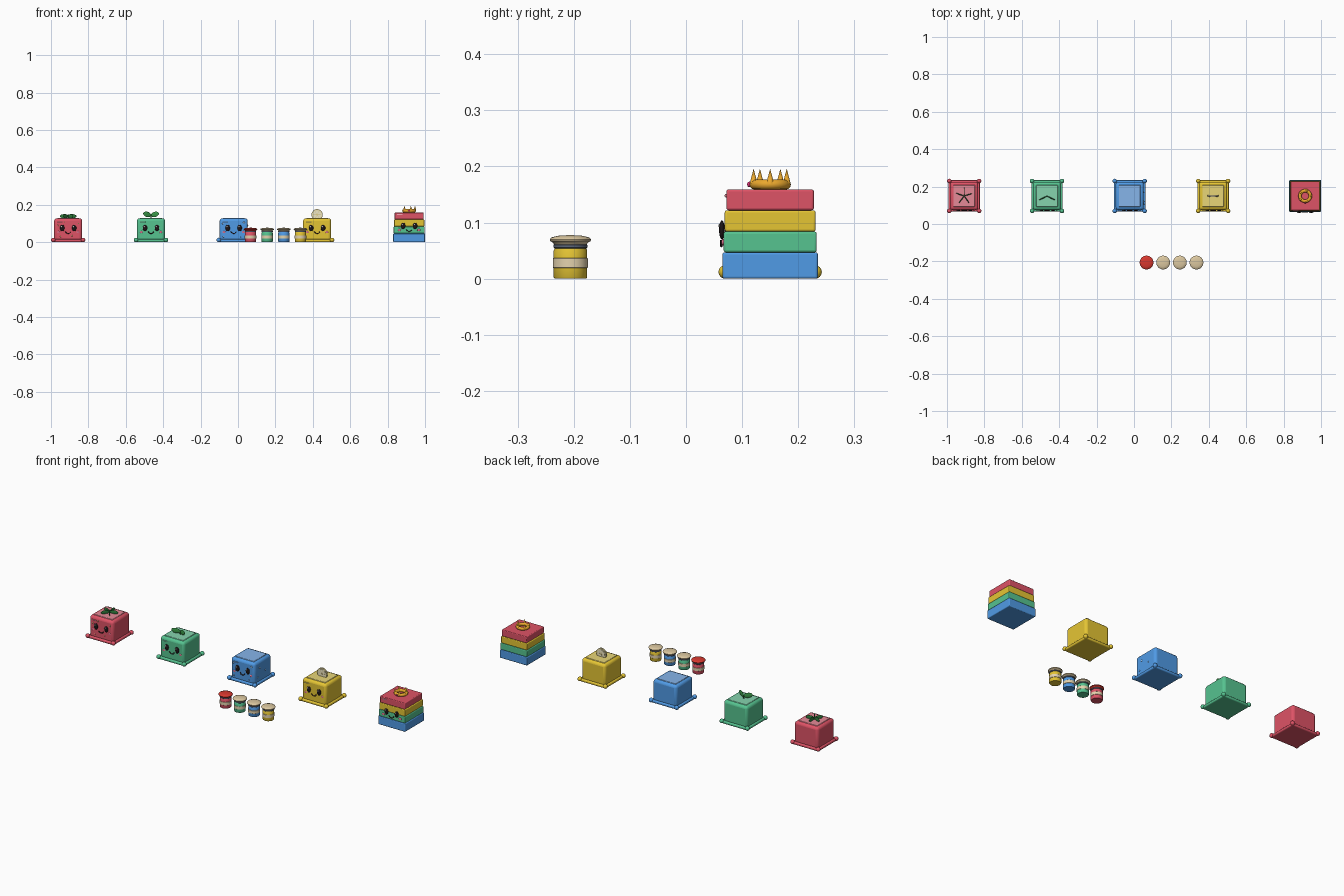
import bpy, math
from mathutils import Vector

if "Cube" in bpy.data.objects:
    bpy.data.objects.remove(bpy.data.objects["Cube"])

def lin(h):
    out = []
    for i in (0, 2, 4):
        c = int(h[i:i+2], 16) / 255
        out.append(c / 12.92 if c < 0.04 else ((c + 0.055) / 1.055) ** 2.4)
    return (*out, 1)

mats = {}
def paint(o, name, h):
    o.name = name
    if h not in mats:
        mats[h] = bpy.data.materials.new("paint_" + h)
        mats[h].diffuse_color = lin(h)
    o.data.materials.append(mats[h])
    return o

def smooth(o):
    bpy.ops.object.select_all(action='DESELECT')
    o.select_set(True)
    bpy.context.view_layer.objects.active = o
    bpy.ops.object.shade_smooth_by_angle(angle=math.radians(40))

def box(name, loc, size, h, bev=0.0, rot=(0, 0, 0), seg=3):
    bpy.ops.mesh.primitive_cube_add(size=1, location=loc, rotation=rot)
    o = bpy.context.object
    o.scale = size
    bpy.ops.object.transform_apply(location=False, rotation=False)
    if bev:
        m = o.modifiers.new("round", 'BEVEL')
        m.width, m.segments = bev, seg
        smooth(o)
    return paint(o, name, h)

def ball(name, loc, radii, h, rot=(0, 0, 0)):
    bpy.ops.mesh.primitive_uv_sphere_add(segments=20, ring_count=12, radius=1, location=loc, rotation=rot)
    o = bpy.context.object
    o.scale = radii
    bpy.ops.object.shade_smooth()
    return paint(o, name, h)

def cone(name, loc, r1, r2, depth, h, rot=(0, 0, 0), n=32):
    bpy.ops.mesh.primitive_cone_add(vertices=n, radius1=r1, radius2=r2, depth=depth, location=loc, rotation=rot)
    o = bpy.context.object
    smooth(o)
    return paint(o, name, h)

def tube(name, pts, r, h):
    cu = bpy.data.curves.new(name, 'CURVE')
    cu.dimensions, cu.bevel_depth, cu.bevel_resolution, cu.use_fill_caps = '3D', r, 2, True
    sp = cu.splines.new('POLY')
    sp.points.add(len(pts) - 1)
    for p, q in zip(sp.points, pts):
        p.co = (*q, 1)
    o = bpy.data.objects.new(name, cu)
    bpy.context.collection.objects.link(o)
    return paint(o, name, h)

def lathe(name, x, y, prof, h, n=32):
    verts = [(x + r * math.cos(2 * math.pi * i / n), y + r * math.sin(2 * math.pi * i / n), z)
             for r, z in prof for i in range(n)]
    faces = [(k * n + i, k * n + (i + 1) % n, (k + 1) * n + (i + 1) % n, (k + 1) * n + i)
             for k in range(len(prof) - 1) for i in range(n)]
    faces += [tuple(reversed(range(n))), tuple(range((len(prof) - 1) * n, len(prof) * n))]
    me = bpy.data.meshes.new(name)
    me.from_pydata(verts, [], faces)
    o = bpy.data.objects.new(name, me)
    bpy.context.collection.objects.link(o)
    smooth(o)
    return paint(o, name, h)

RED, GREEN, BLUE, GOLD = "DE5366", "56C390", "509BE6", "E5C534"
CY = 0.15

def face(tag, x, y, z):
    # eyes, glints, cheeks and smile
    for s in (-1, 1):
        ball(tag + "_eye", (x + s * 0.032, y, z), (0.012, 0.005, 0.017), "1C1416")
        ball(tag + "_eye_glint", (x + s * 0.032 - 0.004, y - 0.004, z + 0.007), (0.004, 0.002, 0.004), "FFFFFF")
        ball(tag + "_cheek", (x + s * 0.052, y + 0.003, z - 0.022), (0.009, 0.004, 0.006), "F27C9C")
    arc = [(x + 0.014 * math.cos(a), y - 0.001, z - 0.018 + 0.011 * math.sin(a))
           for a in [math.pi + math.pi * i / 10 for i in range(11)]]
    tube(tag + "_smile", arc, 0.0022, "2A1518")

def block(tag, x, h, pale):
    # flared base with corner beads, rounded body, top panel
    box(tag + "_body", (x, CY, 0.066), (0.15, 0.15, 0.124), h, 0.014)
    box(tag + "_base", (x, CY, 0.008), (0.168, 0.168, 0.016), h, 0.006)
    for sx in (-1, 1):
        for sy in (-1, 1):
            ball(tag + "_corner_bead", (x + sx * 0.08, CY + sy * 0.08, 0.012), (0.012,) * 3, h)
    box(tag + "_top_panel", (x, CY, 0.128), (0.116, 0.116, 0.005), pale, 0.002, seg=1)
    box(tag + "_shine", (x - 0.045, CY - 0.076, 0.108), (0.03, 0.004, 0.005), pale, 0.0018)
    face(tag, x, CY - 0.076, 0.076)

XS = (-0.908, -0.465, -0.023, 0.423)
block("berry_block", XS[0], RED, "E58A97")
block("mint_block", XS[1], GREEN, "86D3AE")
block("blue_block", XS[2], BLUE, "86B5EA")
block("honey_block", XS[3], GOLD, "E8D677")

# berry leaves and seeds
for i in range(5):
    a = 2 * math.pi * i / 5 + 0.3
    ball("berry_leaf", (XS[0] + 0.024 * math.cos(a), CY + 0.024 * math.sin(a), 0.139),
         (0.022, 0.0025, 0.011), "2F7D3C", (0, 0, a))
cone("berry_stem", (XS[0], CY, 0.138), 0.004, 0.003, 0.02, "2F7D3C", n=12)
for sx, z in ((-0.055, 0.09), (0.055, 0.1), (-0.02, 0.108), (0.02, 0.035), (-0.04, 0.03)):
    ball("berry_seed", (XS[0] + sx, CY - 0.075, z), (0.003, 0.002, 0.004), "F5D98A")

# mint sprout
cone("mint_stem", (XS[1], CY, 0.137), 0.004, 0.003, 0.022, "2F7D3C", n=12)
for s in (-1, 1):
    ball("mint_leaf", (XS[1] + s * 0.021, CY - 0.011, 0.149), (0.024, 0.003, 0.014), "3B9A4A",
         (0, -0.25 * s, -0.45 * s))

# bubbles in the blue block
for sx, z, r in ((-0.058, 0.1, 0.004), (0.055, 0.105, 0.005), (-0.055, 0.03, 0.004), (0.04, 0.028, 0.003)):
    ball("bubble_front", (XS[2] + sx, CY - 0.075, z), (r, 0.003, r), "A9D0F5")
for sy, z, r in ((-0.03, 0.09, 0.005), (0.02, 0.06, 0.004), (-0.045, 0.04, 0.004)):
    ball("bubble_side", (XS[2] + 0.075, CY + sy, z), (0.003, r, r), "A9D0F5")

# slice standing on the honey block
UP = (math.pi / 2, 0, 0)
cone("honey_slice_rind", (XS[3], CY, 0.147), 0.03, 0.03, 0.008, "E6D9A0", UP)
cone("honey_slice_core", (XS[3], CY, 0.147), 0.023, 0.023, 0.011, "EFE7C6", UP)
for i in range(3):
    box("honey_slice_line", (XS[3], CY, 0.147), (0.042, 0.012, 0.0015), "D9C67A", rot=(0, math.pi * i / 3, 0))

# four-layer stack
SX = 0.915
for nm, z0, z1, hw, h in (("blue", 0, 0.047, 0.085, BLUE), ("green", 0.047, 0.084, 0.083, GREEN),
                          ("yellow", 0.084, 0.122, 0.081, GOLD), ("red", 0.122, 0.159, 0.078, RED)):
    box("stack_layer_" + nm, (SX, CY, (z0 + z1) / 2), (hw * 2, hw * 2, z1 - z0), h, 0.004)
face("stack", SX, CY - 0.086, 0.087)
box("stack_shine", (SX - 0.05, CY - 0.079, 0.148), (0.03, 0.004, 0.006), "F0A0AA", 0.0018)

# crown: ring, points and gems
bpy.ops.mesh.primitive_torus_add(major_radius=0.028, minor_radius=0.009, location=(SX, CY, 0.168),
                                 major_segments=32, minor_segments=12)
bpy.ops.object.shade_smooth()
paint(bpy.context.object, "crown_ring", "EBA92E")
for i in range(5):
    a = 2 * math.pi * i / 5
    cone("crown_point", (SX + 0.031 * math.cos(a), CY + 0.031 * math.sin(a), 0.183), 0.007, 0.0, 0.026,
         "EBA92E", n=12)
ball("crown_gem", (SX, CY - 0.037, 0.168), (0.005, 0.004, 0.005), "E0307A")

# jars
JY = -0.206
for nm, x, h, cap in (("red", 0.067, RED, "D8382F"), ("green", 0.156, GREEN, "DCC8A0"),
                      ("blue", 0.245, BLUE, "DCC8A0"), ("yellow", 0.334, GOLD, "DCC8A0")):
    lathe(nm + "_jar", x, JY, [(0.028, 0), (0.03, 0.003), (0.03, 0.05), (0.028, 0.054), (0.026, 0.064)], h)
    lathe(nm + "_jar_label", x, JY, [(0.03, 0.019), (0.0312, 0.02), (0.0312, 0.036), (0.03, 0.037)], "E4D3AE")
    lathe(nm + "_jar_band", x, JY, [(0.028, 0.054), (0.0305, 0.056), (0.0305, 0.060), (0.028, 0.062)], "5C6678")
    lathe(nm + "_jar_lid", x, JY, [(0.029, 0.061), (0.031, 0.064), (0.036, 0.067), (0.0368, 0.070),
                                   (0.034, 0.0735), (0.022, 0.0765), (0.006, 0.0775)], cap)

for m in bpy.data.materials:
    if m.users and not m.is_grease_pencil:
        m.use_nodes = True
        m.node_tree.nodes["Principled BSDF"].inputs["Base Color"].default_value = m.diffuse_color
